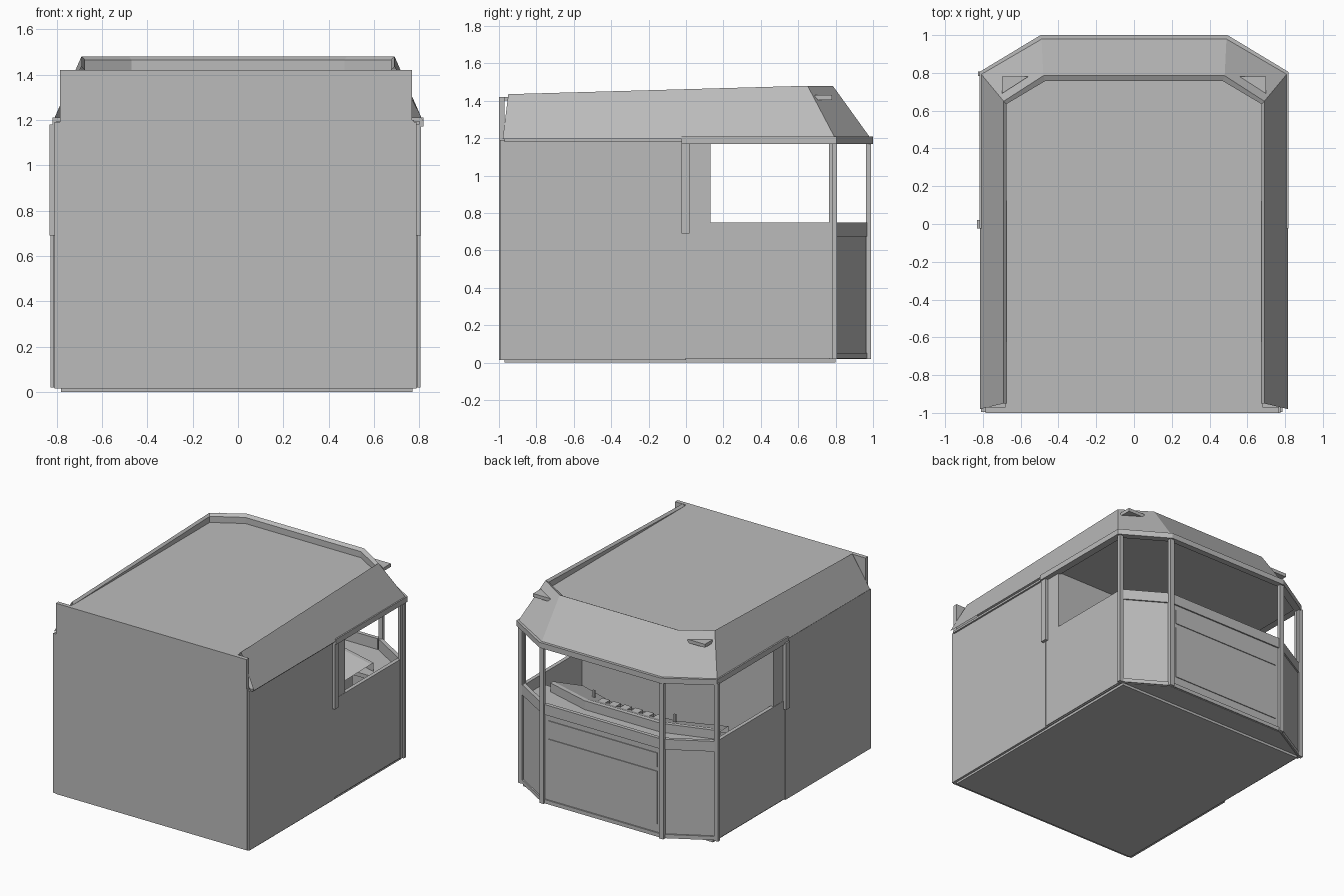
import bpy, bmesh, math
from mathutils import Vector

if "Cube" in bpy.data.objects:
    bpy.data.objects.remove(bpy.data.objects["Cube"])


def material(name, value):
    m = bpy.data.materials.new(name)
    m.diffuse_color = (value, value, value, 1)
    m.use_nodes = True
    m.node_tree.nodes["Principled BSDF"].inputs["Base Color"].default_value = m.diffuse_color
    return m


GREY = material("painted grey", 0.5)


def mesh(name, verts, faces):
    me = bpy.data.meshes.new(name)
    bm = bmesh.new()
    vs = [bm.verts.new(v) for v in verts]
    for f in faces:
        bm.faces.new([vs[i] for i in f])
    bmesh.ops.recalc_face_normals(bm, faces=bm.faces)
    bm.to_mesh(me)
    bm.free()
    me.materials.append(GREY)
    ob = bpy.data.objects.new(name, me)
    bpy.context.collection.objects.link(ob)
    return ob


def loft(name, rings, closed=True):
    """Join equal-sized rings; caps the two end rings when closed."""
    n = len(rings[0])
    faces = []
    for r in range(len(rings) - 1):
        for i in range(n if closed else n - 1):
            j = (i + 1) % n
            faces.append((r * n + i, r * n + j, (r + 1) * n + j, (r + 1) * n + i))
    if closed:
        faces += [tuple(range(n)), tuple(range((len(rings) - 1) * n, len(rings) * n))]
    return mesh(name, [v for r in rings for v in r], faces)


def prism(name, outline, z0, z1):
    return loft(name, [[(x, y, z) for x, y in outline] for z in (z0, z1)])


def box(name, x0, x1, y0, y1, z0, z1):
    return prism(name, [(x0, y0), (x1, y0), (x1, y1), (x0, y1)], z0, z1)


def panel(name, p, q, z0, z1, thick, out=0.0):
    """Upright slab from p to q; thickness grows to the left of p->q."""
    p, q = Vector(p), Vector(q)
    d = (q - p).normalized()
    n = Vector((-d.y, d.x))
    a, b = -n * out, n * thick
    return prism(name, [p + a, q + a, q + b, p + b], z0, z1)


def u_shape(w, y0, yc, wn, yn):
    """Open plan outline: side, chamfered nose, side."""
    return [(w, y0), (w, yc), (wn, yn), (-wn, yn), (-w, yc), (-w, y0)]


L, R = -0.81, 0.787                      # wall planes
NOSE = [(R, 0.80), (0.487, 0.98), (-0.49, 0.98), (L, 0.80)]

# Base and floor
box("base_slab", -0.78, 0.77, -0.97, 0.80, 0.0, 0.018)
prism("floor", [(L + .01, -0.97), (R - .01, -0.97)] + [(x * .99, y - .01) for x, y in NOSE], 0.018, 0.04)

# Front wall, narrower above the side walls
mesh("front_wall",
     [(x, y, z) for y in (-1.0, -0.97) for x, z in
      ((-.785, .015), (.775, .015), (.775, 1.2), (.768, 1.2), (.768, 1.42), (-.785, 1.42))],
     [tuple(range(6)), tuple(range(6, 12))] +
     [(i, (i + 1) % 6, (i + 1) % 6 + 6, i + 6) for i in range(6)])

# Side walls: full height at the front, sill height beside the windows
for side, x, s in (("right", R, 1), ("left", L, -1)):
    def slab(name, out, inn, y0, y1, z0, z1):
        a, b = sorted((x + s * out, x - s * inn))
        return box(side + "_" + name, a, b, y0, y1, z0, z1)
    slab("wall", 0, .03, -0.995, 0.0, 0.015, 1.19)
    slab("lower_wall", -.002, .03, 0.0, 0.79, 0.025, 0.75)
    slab("window_jamb", -.004, .03, 0.0, 0.13, 0.75, 1.18)
    slab("window_post", .02, .01, -0.025, 0.02, 0.69, 1.18)
    slab("corner_trim", .004, .02, 0.765, 0.785, 0.02, 1.18)

# Nose panels: recessed kick panel, rail and trim on each of three sides
for i, name in enumerate(("right_chamfer", "back", "left_chamfer")):
    p, q = Vector(NOSE[i]), Vector(NOSE[i + 1])
    d = (q - p).normalized()
    a, b = p + d * .015, q - d * .015
    panel(name + "_panel", a, b, 0.025, 0.75, 0.03, -0.012)
    panel(name + "_sill_rail", a, b, 0.675, 0.75, 0.03, -0.002)
    panel(name + "_bottom_rail", a, b, 0.022, 0.05, 0.03, -0.002)
    if name == "back":
        panel("back_mid_panel", a + d * .03, b - d * .03, 0.53, 0.635, 0.02, -0.006)
        panel("back_low_panel", a + d * .03, b - d * .03, 0.11, 0.50, 0.02, -0.006)

# Window posts at the nose corners
for i, (x, y) in enumerate(NOSE):
    w = 0.017
    box("nose_post_%d" % (i + 1), x - w, x + w, y - w, y + w * .5, 0.02, 1.18)

# Hood: sloped shell with a raised lip around the roof
base = u_shape(.815, -0.98, 0.80, 0.49, 0.99)
top = u_shape(.69, -0.95, 0.65, 0.48, 0.785)
inner = u_shape(.675, -0.95, 0.635, 0.47, 0.757)
rise = lambda y: 1.435 + 0.045 * min(1, (y + 0.95) / 1.55)
loft("hood", [
    [(x, y, 1.195) for x, y in base],
    [(x, y, rise(y)) for x, y in top],
    [(x, y, rise(y) - .015) for x, y in inner],
    [(x, y, 1.415) for x, y in inner]], closed=False)
prism("roof", u_shape(.68, -0.98, 0.64, 0.472, 0.762), 1.40, 1.42)
prism("ceiling", u_shape(.80, -0.97, 0.79, 0.485, 0.975), 1.18, 1.195)

# Gutter rim under the hood
rim = u_shape(.818, -0.02, 0.805, 0.495, 1.0)
rim_in = u_shape(.765, -0.02, 0.78, 0.475, 0.955)
loft("gutter_rim", [[(x, y, z) for x, y in o] for o, z in
                    ((rim_in, 1.17), (rim, 1.17), (rim, 1.21), (rim_in, 1.21))], closed=False)
for s in (1, -1):
    a, b = sorted((s * .765, s * .818))
    box("gutter_end", a, b, -0.025, -0.015, 1.17, 1.21)

# Triangular lamp pods on the hood corners
for s in (1, -1):
    prism("corner_lamp", [(s * .70, .69), (s * .70, .78), (s * .56, .78)], 1.405, 1.43)

# Cab interior: bulkhead, desk, sloped console with controls
box("bulkhead", L + .02, R - .02, 0.10, 0.13, 0.04, 1.18)
prism("desk", [(R - .03, .58), (R - .03, .78), (.475, .955), (-.475, .955), (L + .03, .78), (L + .03, .58)], 0.64, 0.67)
path = [(-.72, .62), (-.32, .75), (.30, .75), (.65, .65)]
loft("console", [
    [(x, y, .67) for x, y in path],
    [(x, y, .735) for x, y in path],
    [(x, y - .03, .735) for x, y in path],
    [(x * .85, y - .24, .65) for x, y in path],
    [(x * .85, y - .24, .60) for x, y in path]], closed=False)
box("console_stand", -.5, .5, .52, .62, 0.04, 0.64)
for i in range(6):
    x = -.25 + i * .09
    box("console_button_block", x, x + .06, .60, .66, 0.67, 0.71)
for x in (-.32, .34):
    box("control_lever", x - .008, x + .008, .58, .596, 0.66, 0.74)
